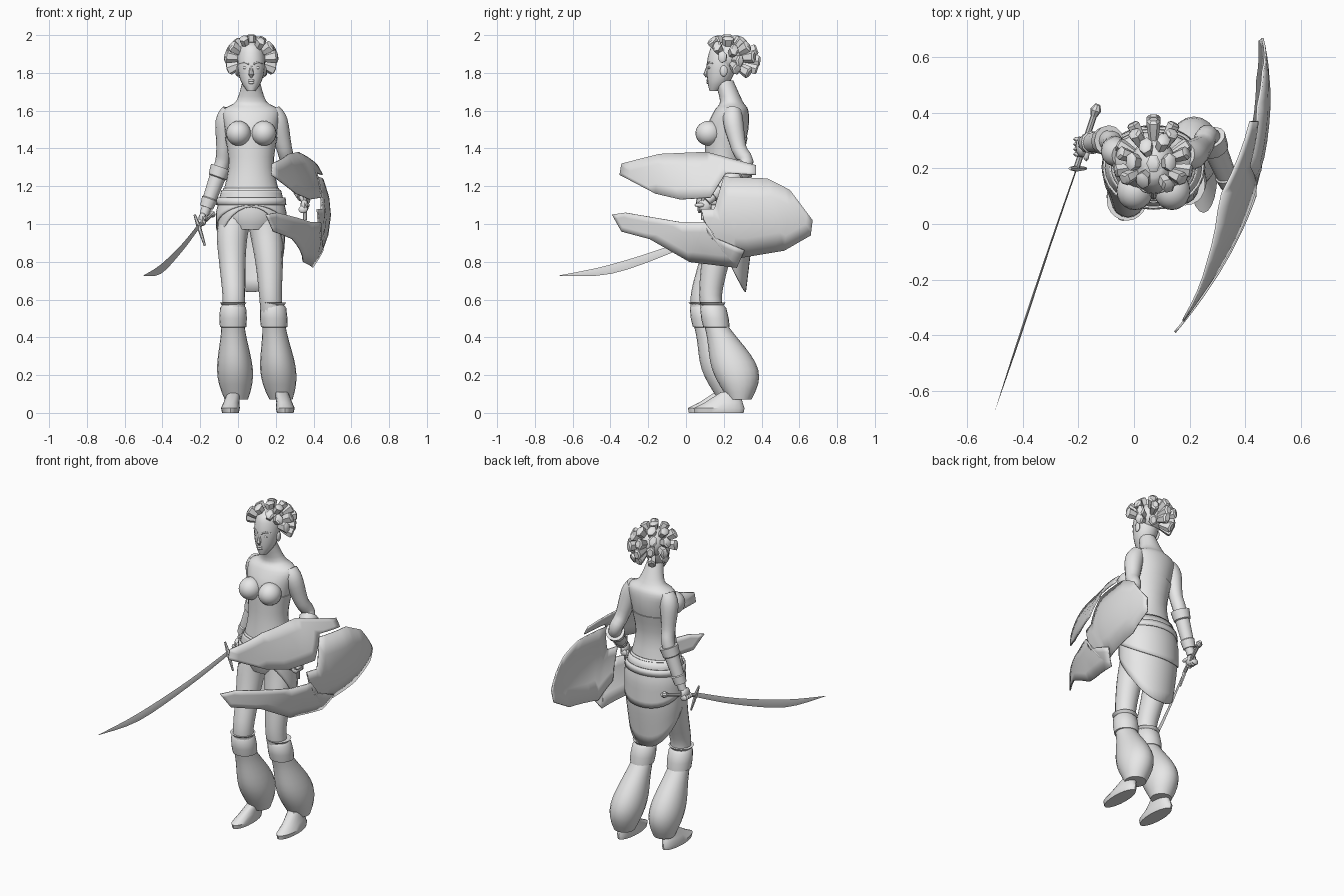
import bpy, bmesh
from math import sin, cos, pi, radians
from mathutils import Vector, Matrix

old = bpy.data.objects.get("Cube")
if old:
    bpy.data.objects.remove(old, do_unlink=True)

grey = bpy.data.materials.new("light grey")
grey.use_nodes = True
COLOUR = (.8, .8, .8, 1)
grey.diffuse_color = COLOUR
grey.node_tree.nodes["Principled BSDF"].inputs["Base Color"].default_value = COLOUR

SIDES = (("right", -1), ("left", 1))
MID = .07  # the body stands a little to its left of the origin
made = []


def finish(name, bm, thickness=None):
    bmesh.ops.recalc_face_normals(bm, faces=bm.faces[:])
    mesh = bpy.data.meshes.new(name)
    bm.to_mesh(mesh)
    bm.free()
    obj = bpy.data.objects.new(name, mesh)
    bpy.context.collection.objects.link(obj)
    mesh.materials.append(grey)
    if thickness:
        solid = obj.modifiers.new("thickness", "SOLIDIFY")
        solid.thickness = thickness
        solid.offset = 0
    made.append(obj)


def spline(rows, cuts=4):
    """Smooth curve through a few control rows of any width."""
    padded = [rows[0], *rows, rows[-1]]
    result = []
    for before, start, end, after in zip(padded, padded[1:], padded[2:], padded[3:]):
        for step in range(cuts):
            t = step / cuts
            result.append([p + t * ((q - o) / 2 + t * (o - 2.5 * p + 2 * q - r / 2
                           + t * (1.5 * (p - q) + (r - o) / 2)))
                           for o, p, q, r in zip(before, start, end, after)])
    return result + [list(rows[-1])]


def skin(name, rings, closed=True, thickness=None):
    """Join successive rings of points with quads, capping the ends."""
    bm = bmesh.new()
    loops = [[bm.verts.new(point) for point in ring] for ring in rings]
    count = len(loops[0])
    for low, high in zip(loops, loops[1:]):
        for i in range(count):
            j = (i + 1) % count
            bm.faces.new((low[i], low[j], high[j], high[i]))
    if closed:
        bm.faces.new(loops[0])
        bm.faces.new(loops[-1])
    finish(name, bm, thickness)


def turns(sides, start=0):
    return [start + 2 * pi * i / sides for i in range(sides)]


def loft(name, rows, sides=20, **options):
    """Level oval rings: x, y, z, half width, half depth."""
    skin(name, [[(x + wide * cos(a), y + deep * sin(a), z) for a in turns(sides)]
                for x, y, z, wide, deep in rows], **options)


def limb(name, rows, sides=12, flat=1, turn=0):
    """Tube along a path: x, y, z, radius; flat squashes it sideways."""
    points = [Vector(row[:3]) for row in rows]
    whole = (points[-1] - points[0]).normalized()
    guide = Vector((0, 0, 1)) if abs(whole.z) < .75 else Vector((0, 1, 0))
    last = len(points) - 1
    rings = []
    for i, (point, row) in enumerate(zip(points, rows)):
        along = (points[min(i + 1, last)] - points[max(i - 1, 0)]).normalized()
        side = along.cross(guide).normalized()
        up = side.cross(along)
        rings.append([point + row[3] * (side * cos(a) * flat + up * sin(a))
                      for a in turns(sides, turn)])
    skin(name, rings)


def ball(name, centre, size, segments=16):
    bm = bmesh.new()
    matrix = Matrix.Translation(centre) @ Matrix.Diagonal((*size, 1))
    bmesh.ops.create_uvsphere(bm, u_segments=segments, v_segments=segments // 2 + 2,
                              radius=1, matrix=matrix)
    finish(name, bm)


# Torso, neck and bodice
torso = spline([(MID, .21, .97, .12, .1), (MID, .21, 1.07, .165, .125), (MID, .2, 1.3, .115, .095),
                (MID, .22, 1.5, .14, .11), (MID, .24, 1.6, .15, .09),
                (MID, .24, 1.65, .08, .06), (MID, .2, 1.76, .045, .05)])
loft("torso", torso, 24)
loft("bodice", [(x, y, z, wide + .005, deep + .005)
                for x, y, z, wide, deep in torso if 1.15 < z < 1.5], 24)
for label, side in SIDES:
    ball(label + "_bust", (MID + side * .067, .12, 1.48), (.066, .07, .066), 20)

# Head and face
loft("head", spline([(MID, .15, 1.705, .022, .026), (MID, .175, 1.76, .057, .062),
                     (MID, .19, 1.85, .073, .08), (MID, .2, 1.93, .06, .07),
                     (MID, .2, 1.96, .03, .035)], 3))
limb("nose", [(MID, .118, 1.845, .006), (MID, .105, 1.79, .014), (MID, .112, 1.78, .008)], 8)
for name, height in (("upper_lip", 1.76), ("lower_lip", 1.748)):
    ball(name, (MID, .116, height), (.018, .009, .007), 10)
for label, side in SIDES:
    ball(label + "_eye", (MID + side * .03, .125, 1.827), (.016, .01, .008), 10)
    limb(label + "_brow", [(MID + side * .012, .113, 1.846, .005),
                           (MID + side * .035, .12, 1.856, .006),
                           (MID + side * .06, .143, 1.85, .003)], 6)
    ball(label + "_ear", (MID + side * .072, .2, 1.81), (.01, .02, .03), 10)

# Hair: a cap with blunt locks fanning out over the top and back
ball("hair_cap", (MID, .22, 1.885), (.08, .09, .083))
root = Vector((MID, .215, 1.87))
for tilt, count, spread in ((-28, 5, 70), (2, 7, 98), (30, 7, 112), (58, 6, 140), (84, 1, 0)):
    for i in range(count):
        around = radians(-spread + 2 * spread * i / max(count - 1, 1))
        rise = radians(tilt + 5 * (-1) ** i)
        reach = Vector((.14 * sin(around) * cos(rise), .175 * cos(around) * cos(rise),
                        .13 * sin(rise)))
        limb("hair_lock", [(*(root + reach * far), radius) for far, radius in
                           ((.5, .02), (.8, .031), (.97, .034), (1.02, .022))], 6, .75, around)

# Arms, bracers and hands
arms = {"right": [(-.04, .25, 1.6, .045), (-.065, .26, 1.54, .054), (-.075, .28, 1.4, .04),
                  (-.09, .3, 1.3, .038), (-.18, .29, 1.05, .024)],
        "left": [(.18, .25, 1.6, .045), (.21, .25, 1.54, .054), (.245, .28, 1.4, .041),
                 (.275, .31, 1.3, .038), (.36, .11, 1.12, .024)]}
for label, rows in arms.items():
    limb(label + "_arm", spline(rows), 14)
    elbow, wrist = [Vector(row[:3]) for row in rows[-2:]]
    limb(label + "_bracer", [(*elbow.lerp(wrist, far), radius) for far, radius in
                             ((0, .056), (.2, .05), (.22, .043), (.65, .037),
                              (.67, .042), (.85, .036))])
    palm = wrist - Vector((.008, .012, .025))
    ball(label + "_palm", palm, (.022, .038, .036), 12)
    for i in range(4):
        ball(label + "_finger", palm + Vector((-.008, .027 - .018 * i, -.018)),
             (.024, .01, .02), 8)
    ball(label + "_thumb", palm + Vector((.016, -.025, .005)), (.012, .028, .012), 8)

# Curved sword
limb("sword_blade", spline([(-.21, .19, .985, .014), (-.3, -.07, .87, .019),
                            (-.41, -.4, .76, .024), (-.5, -.67, .727, .001)]), 4, .17)
hilt, butt = Vector((-.208, .2, .988)), Vector((-.131, .43, 1.058))
limb("sword_handle", [(*hilt, .011), (*hilt.lerp(butt, .85), .011)], 8)
limb("sword_pommel", [(*hilt.lerp(butt, far), radius) for far, radius in
                      ((.82, .012), (.92, .02), (1, .01))], 8)
limb("sword_guard", [(-.23, .2, 1.05, .006), (*hilt, .012), (-.175, .2, .885, .006)], 6)

# Legs
limb("right_leg", spline([(0, .2, 1.06, .08), (-.03, .18, .95, .082), (-.03, .14, .8, .07),
                          (-.022, .085, .62, .06), (-.025, .09, .5, .058)]), 16)
limb("left_leg", spline([(.13, .2, 1.06, .085), (.15, .19, .95, .085), (.165, .155, .8, .073),
                         (.172, .13, .62, .06), (.18, .15, .5, .058)]), 16)

# Ballooning boots, cuffs and feet
boot = []
for step in range(11):
    t = step / 10
    swell = .061 + .034 * sin(pi * t ** 1.5)
    boot.append((-.027 + .018 * t, .1 + .13 * sin(pi * t / 2), .47 - .4 * t,
                 swell, swell * (1 + .3 * sin(pi * t))))
cuff = [(-.026, .084 + .17 * (.585 - z), z, radius, radius) for z, radius in
        ((.585, .072), (.57, .058), (.556, .069), (.5, .073), (.455, .07), (.45, .055))]
for name, rows in (("boot", boot), ("boot_cuff", cuff)):
    loft("right_" + name, rows)
    loft("left_" + name, [(x + .24 - .05 * z, y + .055, z, wide, deep)
                          for x, y, z, wide, deep in rows])
foot = [(-.04, .145, 0, .044, .13), (-.04, .145, .025, .05, .135),
        (-.035, .17, .055, .042, .1), (-.02, .205, .11, .035, .05)]
loft("right_foot", foot)
loft("left_foot", [(.21 - x, y + .03, z, wide, deep) for x, y, z, wide, deep in foot])


# Wrapped skirt, open at the front and falling to a point behind
def skirt(name, top, front, back, grow):
    rings = []
    for step in range(9):
        ring = []
        for a in turns(32):
            hem = back + (front - back) * ((1 + cos(a)) / 2) ** 1.2
            z = top + (hem - top) * step / 8
            flare = min(1, (1.2 - z) / .14)
            spare = grow - .12 * max(0, .9 - z)
            ring.append((MID + (.142 + .034 * flare + spare) * sin(a),
                         .205 - (.113 + .028 * flare + spare) * cos(a), z))
        rings.append(ring)
    skin(name, rings, closed=False, thickness=.006)


skirt("long_skirt", 1.19, 1.09, .64, 0)
skirt("short_overskirt", 1.18, 1.1, .9, .008)
loft("belt", [(MID, .203, 1.1, .182, .148), (MID, .203, 1.14, .178, .143)], 28,
     closed=False, thickness=.008)


# Bowed shield: rear oval and two forward horns, cut from one curved surface
def plate(name, outline, inset=0):
    bm = bmesh.new()
    bm.faces.new([bm.verts.new((0, y, z)) for y, z in outline])
    bmesh.ops.triangulate(bm, faces=bm.faces[:])
    bmesh.ops.subdivide_edges(bm, edges=bm.edges[:], cuts=3, use_grid_fill=True)
    for vert in bm.verts:
        x, y, z = vert.co
        bend = min(1.15, max(0, 2.5 * (y + .38)))
        vert.co.x = .5 - .5 * (y - .45) ** 2 - bend * (z - 1.05) ** 2 - inset
    finish(name, bm, .008)


plate("shield_upper_horn", [(-.35, 1.26), (-.34, 1.32), (-.14, 1.37), (.11, 1.38), (.37, 1.31),
                            (.37, 1.26), (.21, 1.27), (.13, 1.14), (-.03, 1.13), (-.16, 1.16)])
plate("shield_lower_horn", [(-.39, 1.05), (-.32, 1.06), (-.03, 1.01), (.1, 1.01), (.12, .94),
                            (.31, .86), (.27, .77), (.02, .8), (-.19, .92), (-.34, .96)])
plate("shield_oval", [(.08, 1.08), (.15, 1.08), (.2, 1.25), (.43, 1.24), (.55, 1.18), (.67, 1.02),
                      (.66, .94), (.52, .86), (.28, .82), (.14, .89), (.1, 1)], .012)
limb("shield_grip", [(.355, .09, 1.17, .01), (.355, .09, 1.02, .01)], 8)

# Smooth shading with crisp edges
bpy.ops.object.select_all(action="DESELECT")
for obj in made:
    obj.select_set(True)
bpy.context.view_layer.objects.active = made[0]
bpy.ops.object.shade_smooth_by_angle(angle=radians(38))
